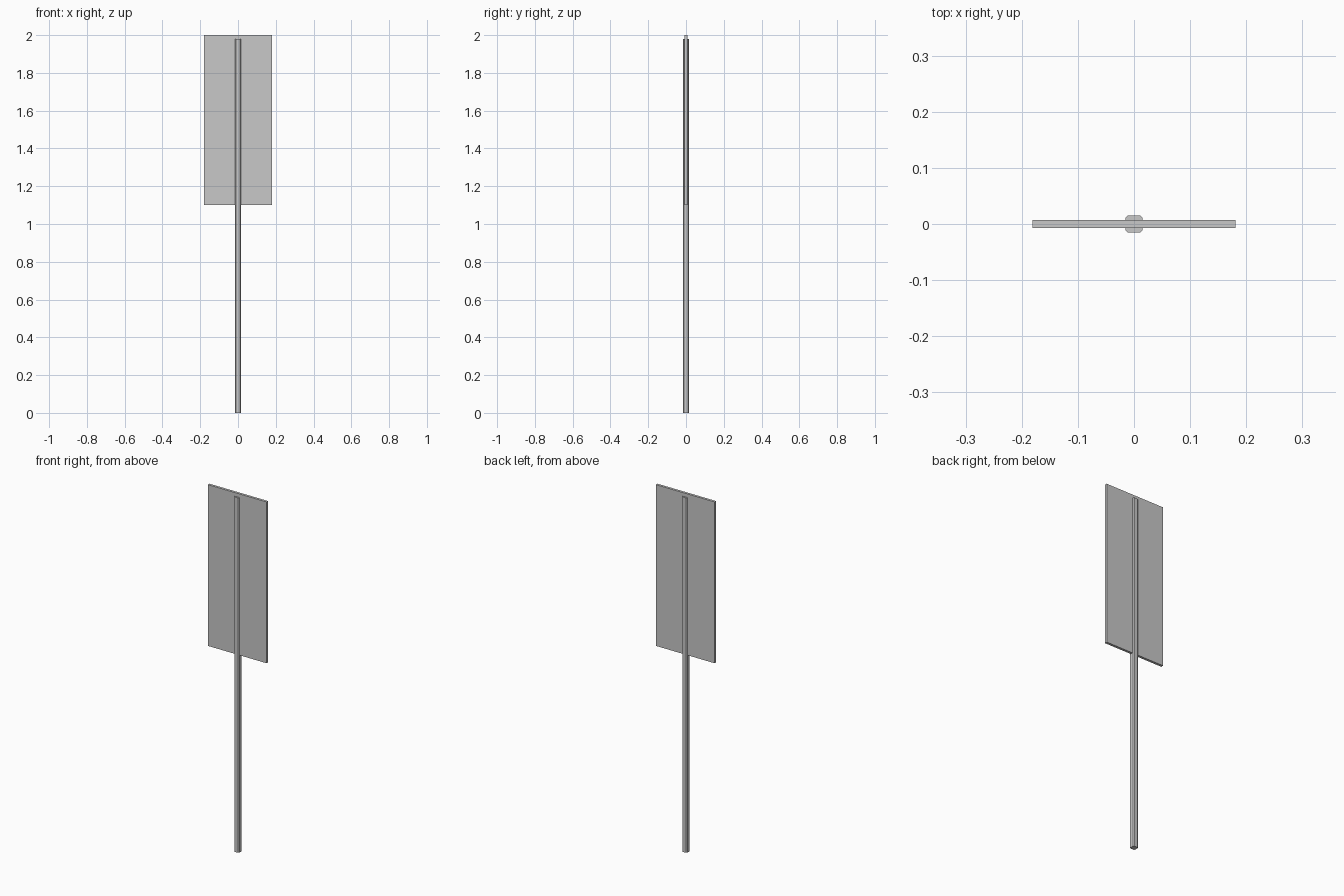
import bpy

# Remove the default cube
cube = bpy.data.objects.get("Cube")
if cube:
    bpy.data.objects.remove(cube, do_unlink=True)

# Single light grey material
GREY = (0.58, 0.58, 0.58, 1.0)
grey = bpy.data.materials.new("light grey")
grey.use_nodes = True
grey.diffuse_color = GREY
grey.node_tree.nodes["Principled BSDF"].inputs["Base Color"].default_value = GREY


def box(name, width, depth, bottom, top):
    """Centred upright box between two heights."""
    bpy.ops.mesh.primitive_cube_add(size=1, location=(0, 0, (bottom + top) / 2))
    obj = bpy.context.object
    obj.name = name
    obj.scale = (width, depth, top - bottom)
    bpy.ops.object.transform_apply(location=False, rotation=False, scale=True)
    obj.data.materials.append(grey)
    return obj


# Post running up through the panel, stopping just below its top
post = box("post", 0.031, 0.031, 0, 1.98)

# Chamfer only the four upright corners of the post
weights = post.data.attributes.new("bevel_weight_edge", "FLOAT", "EDGE")
for edge in post.data.edges:
    a, b = (post.data.vertices[i].co for i in edge.vertices)
    weights.data[edge.index].value = float(abs(a.z - b.z) > 1)
chamfer = post.modifiers.new("corner_chamfer", "BEVEL")
chamfer.limit_method = "WEIGHT"
chamfer.width = 0.005
chamfer.segments = 1

# Thin rectangular sign panel, with the post proud of both faces
box("sign_panel", 0.362, 0.014, 1.10, 2)
